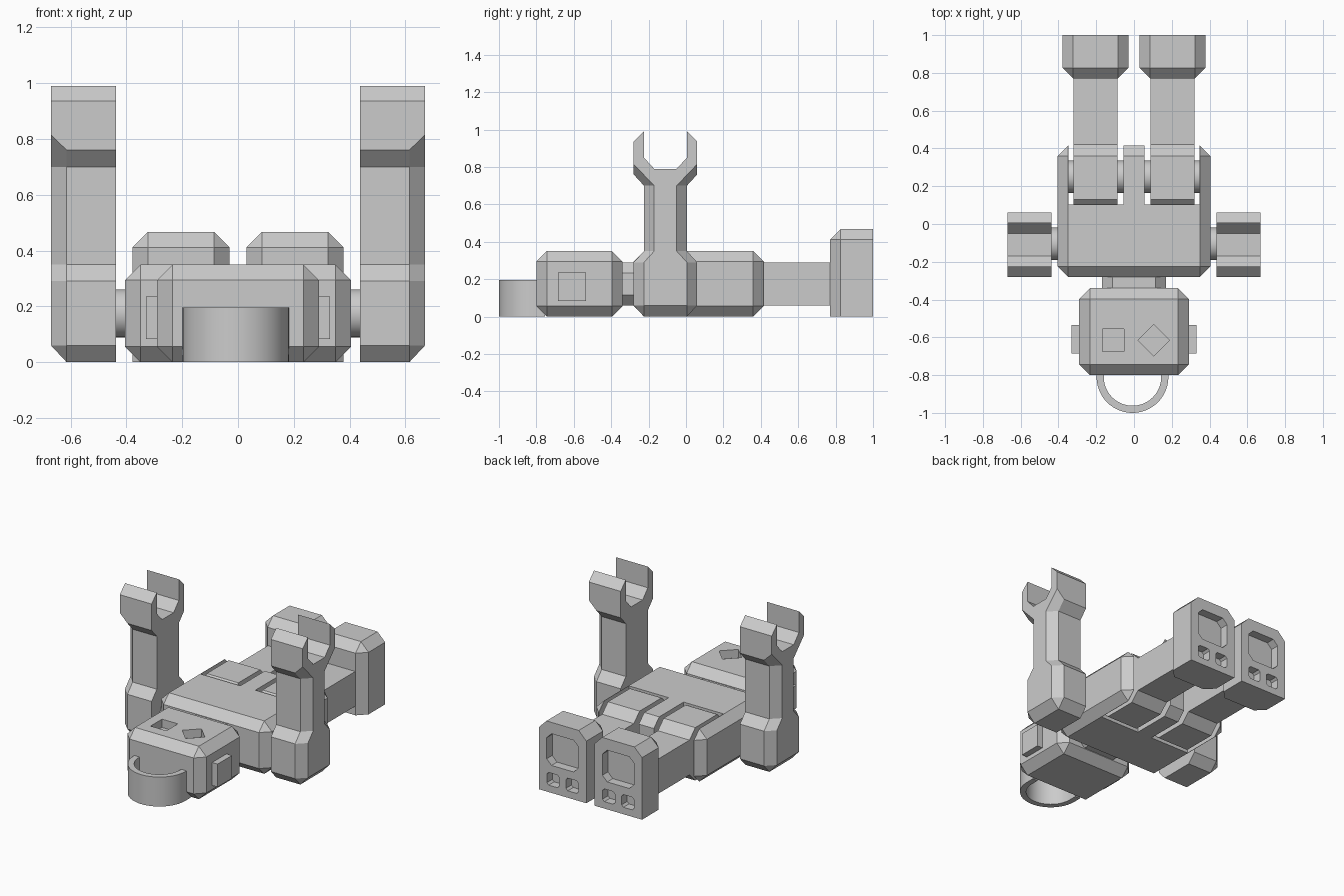
import bpy, bmesh, math
from mathutils import Vector

cube = bpy.data.objects.get("Cube")
if cube:
    bpy.data.objects.remove(cube, do_unlink=True)

# Single plain grey plastic
GREY = (0.6, 0.6, 0.6, 1.0)
plastic = bpy.data.materials.new("grey_plastic")
plastic.use_nodes = True
plastic.diffuse_color = GREY
plastic.node_tree.nodes["Principled BSDF"].inputs["Base Color"].default_value = GREY

CHAMFER = 0.056
MID_Z = 0.175
PIN_RADIUS = 0.086
SIDES = (("right", -1), ("left", 1))


def finish(name, bm, smooth=False):
    bmesh.ops.remove_doubles(bm, verts=bm.verts, dist=0.0001)
    bmesh.ops.recalc_face_normals(bm, faces=bm.faces)
    mesh = bpy.data.meshes.new(name)
    bm.to_mesh(mesh)
    bm.free()
    mesh.materials.append(plastic)
    if smooth:
        mesh.shade_smooth()
        mesh.set_sharp_from_angle(angle=math.radians(30))
    obj = bpy.data.objects.new(name, mesh)
    bpy.context.collection.objects.link(obj)
    return obj


def box(name, low, high, bevel_edge=None):
    """Box between two corners; edges whose midpoint passes the test are chamfered."""
    low, high = Vector(low), Vector(high)
    bm = bmesh.new()
    bmesh.ops.create_cube(bm, size=1)
    for v in bm.verts:
        v.co = (low + high) / 2 + v.co * (high - low)
    if bevel_edge:
        edges = [e for e in bm.edges if bevel_edge((e.verts[0].co + e.verts[1].co) / 2)]
        bmesh.ops.bevel(bm, geom=edges, offset=CHAMFER, segments=1,
                        profile=0.5, affect='EDGES')
    return finish(name, bm)


def loft(name, sections, axis, smooth=False):
    """Join (position, outline) sections along an axis and cap both ends."""
    bm = bmesh.new()
    rings = []
    for pos, outline in sections:
        ring = []
        for point in outline:
            co = list(point)
            co.insert("xyz".index(axis), pos)
            ring.append(bm.verts.new(co))
        rings.append(ring)
    n = len(rings[0])
    for a, b in zip(rings, rings[1:]):
        for i in range(n):
            j = (i + 1) % n
            bm.faces.new((a[i], a[j], b[j], b[i]))
    bm.faces.new(rings[0][::-1])
    bm.faces.new(rings[-1])
    return finish(name, bm, smooth)


def prism(name, outline, axis, start, end, smooth=False):
    return loft(name, ((start, outline), (end, outline)), axis, smooth)


def octagon(cx, cy, half_w, half_h, cut):
    corners = [(half_w, half_h - cut), (half_w - cut, half_h)]
    quarter = corners + [(-x, y) for x, y in corners[::-1]]
    return [(cx + x, cy + y) for x, y in quarter + [(-x, -y) for x, y in quarter]]


def circle(cx, cy, r, steps=40):
    turn = math.tau / steps
    return [(cx + r * math.cos(i * turn), cy + r * math.sin(i * turn)) for i in range(steps)]


def carve(target, cutters):
    for cutter in cutters:
        cutter.hide_render = True
        mod = target.modifiers.new("cut", 'BOOLEAN')
        mod.operation = 'DIFFERENCE'
        mod.solver = 'EXACT'
        mod.object = cutter
    graph = bpy.context.evaluated_depsgraph_get()
    mesh = bpy.data.meshes.new_from_object(target.evaluated_get(graph))
    target.modifiers.clear()
    target.data = mesh
    for cutter in cutters:
        bpy.data.objects.remove(cutter, do_unlink=True)


# Body with two open slots for the legs
body = box("body", (-0.405, -0.28, 0), (0.405, 0.415, 0.35), lambda m: True)
carve(body, [box("slot_cutter", (min(s * 0.055, s * 0.347), 0.103, -0.1),
                 (max(s * 0.055, s * 0.347), 0.6, 0.5)) for _, s in SIDES])

# Head with a square eye and a diamond eye sunk into the face
head = box("head", (-0.29, -0.8, 0), (0.29, -0.34, 0.35), lambda m: True)
eyes = ([(-0.168, -0.675), (-0.052, -0.675), (-0.052, -0.555), (-0.168, -0.555)],
        circle(0.105, -0.615, 0.083, 4))
carve(head, [prism("eye_cutter", eye, "z", 0.295, 0.45) for eye in eyes])
prism("neck", octagon(0, MID_Z, 0.17, 0.115, CHAMFER), "y", -0.36, -0.26)

# Key loop on top of the head
def arch(r):
    arc = [(-0.008 + r * math.cos(a), -0.81 + r * math.sin(a))
           for a in (math.pi + math.pi * i / 32 for i in range(33))]
    return [(arc[0][0], -0.755)] + arc + [(arc[-1][0], -0.755)]

prism("key_loop", arch(0.19) + arch(0.152)[::-1], "z", 0, 0.195, smooth=True)

# Arm outlines as half widths and heights: main section and chamfered outer face
CLAW = [(0.17, 0.935), (0.115, 0.99), (0.115, 0.85), (0.06, 0.79)]
ARM_MAIN = [(0.115, 0), (0.17, 0.06), (0.17, 0.29), (0.115, 0.35),
            (0.115, 0.70), (0.17, 0.76)] + CLAW
ARM_OUTER = [(0.115, 0.06), (0.115, 0.06), (0.115, 0.29), (0.06, 0.35),
             (0.06, 0.70), (0.17, 0.815)] + CLAW


def both_sides(half, centre):
    return ([(centre + w, z) for w, z in half]
            + [(centre - w, z) for w, z in half[::-1]])


# Leg outline as length and half height, wider around the hip
LEG = [(0.07, 0.115), (0.13, 0.175), (0.36, 0.175), (0.42, 0.115), (0.8, 0.115)]
leg_outline = ([(y, MID_Z + h) for y, h in LEG]
               + [(y, MID_Z - h) for y, h in LEG[::-1]])

for side, s in SIDES:
    # Ear
    ends = sorted((s * 0.28, s * 0.33))
    box(side + "_ear", (ends[0], -0.685, 0.083), (ends[1], -0.535, 0.235))

    # Arm raised upright, ending in an open claw
    main, outer = both_sides(ARM_MAIN, -0.11), both_sides(ARM_OUTER, -0.11)
    loft(side + "_arm", ((s * 0.437, main), (s * 0.614, main), (s * 0.67, outer)), "x")
    prism(side + "_shoulder_pin", circle(-0.105, MID_Z, PIN_RADIUS), "x",
          s * 0.39, s * 0.45, smooth=True)

    # Leg on its hip pin
    cx = s * 0.204
    prism(side + "_leg", leg_outline, "x", cx - 0.116, cx + 0.116)
    prism(side + "_hip_pin", circle(0.25, MID_Z, PIN_RADIUS), "x",
          s * 0.045, s * 0.355, smooth=True)

    # Foot with one large and two small sockets in the sole
    foot = box(side + "_foot", (cx - 0.174, 0.77, 0), (cx + 0.174, 1.0, 0.467),
               lambda m: m.y < 0.99 and m.z > 0.01)
    sockets = [octagon(cx, 0.287, 0.116, 0.105, 0.035)]
    sockets += [octagon(cx + k * 0.07, 0.088, 0.045, 0.042, 0.013) for k in (-1, 1)]
    carve(foot, [prism("socket_cutter", o, "y", 0.942, 1.1) for o in sockets])
